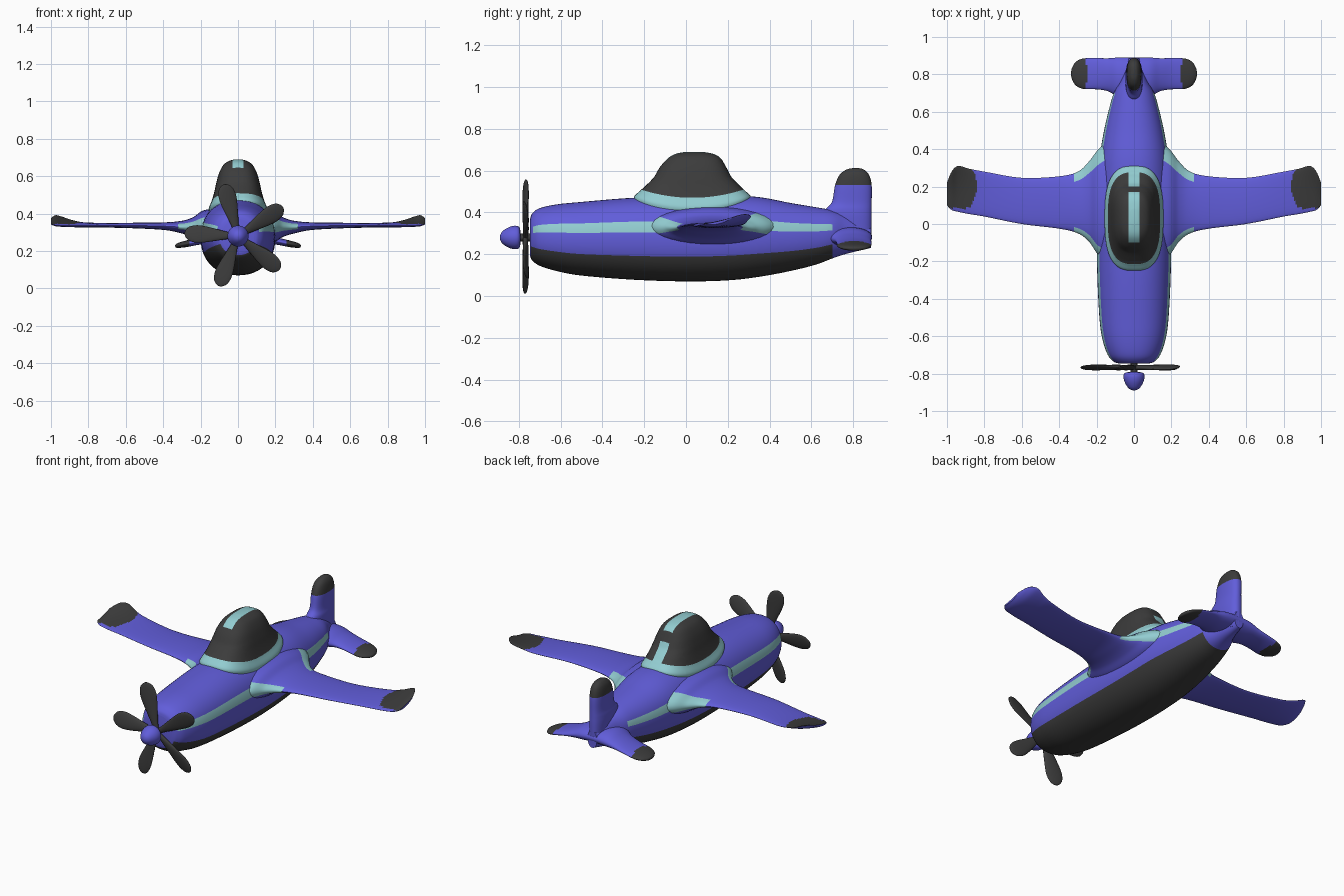
import bpy, bmesh
from math import cos, sin, tau, radians
from mathutils import Matrix, Vector

cube = bpy.data.objects.get("Cube")
if cube:
    bpy.data.objects.remove(cube)


def material(name, rgb):
    m = bpy.data.materials.new(name)
    m.use_nodes = True
    m.diffuse_color = (*rgb, 1)
    m.node_tree.nodes["Principled BSDF"].inputs["Base Color"].default_value = (*rgb, 1)
    return m


BLUE, BLACK, AQUA = range(3)
PAINTS = [material("body_blue", (0.12, 0.11, 0.70)),
          material("charcoal", (0.045, 0.045, 0.045)),
          material("pale_aqua", (0.29, 0.61, 0.64))]


def resample(stations, steps):
    """Smooth curve through a list of station tuples."""
    pts = [stations[0]] + stations + [stations[-1]]
    out = []
    for p, q, r, s in zip(pts, pts[1:], pts[2:], pts[3:]):
        for k in range(steps):
            t = k / steps
            out.append([0.5 * (2 * b + (c - a) * t + (2 * a - 5 * b + 4 * c - d) * t * t
                               + (3 * b - a - 3 * c + d) * t ** 3)
                        for a, b, c, d in zip(p, q, r, s)])
    return out + [list(stations[-1])]


def oval(axis, pos, lo, hi, low, high, power=2, sides=32):
    """Superellipse ring across an axis, spanning lo..hi and low..high."""
    def bend(v):
        return abs(v) ** (2 / power) * (1 if v > 0 else -1)
    ring = []
    for j in range(sides):
        a = tau * j / sides
        co = [(lo + hi) / 2 + (hi - lo) / 2 * bend(cos(a)),
              (low + high) / 2 + (high - low) / 2 * bend(sin(a))]
        co.insert("xyz".index(axis), pos)
        ring.append(Vector(co))
    return ring


def loft(name, rings, paint, mirror=False):
    """Skin the rings; paint(centre, cos, sin, row) picks each face's colour."""
    bm = bmesh.new()
    rows = [[bm.verts.new(v) for v in ring] for ring in rings]
    n = len(rows[0])
    for i, (r, s) in enumerate(zip(rows, rows[1:])):
        for j in range(n):
            k = (j + 1) % n
            f = bm.faces.new((r[j], r[k], s[k], s[j]))
            a = tau * (j + 0.5) / n
            f.material_index = paint(f.calc_center_median(), cos(a), sin(a), i)
    for row, i in ((rows[0], 0), (rows[-1], len(rows) - 2)):
        f = bm.faces.new(row)
        f.material_index = paint(f.calc_center_median(), 0, 0, i)
    bmesh.ops.recalc_face_normals(bm, faces=bm.faces)
    mesh = bpy.data.meshes.new(name)
    bm.to_mesh(mesh)
    bm.free()
    for m in PAINTS:
        mesh.materials.append(m)
    obj = bpy.data.objects.new(name, mesh)
    bpy.context.collection.objects.link(obj)
    if mirror:
        obj.modifiers.new("mirror", "MIRROR").use_axis[0] = True
    bpy.ops.object.select_all(action="DESELECT")
    obj.select_set(True)
    bpy.context.view_layer.objects.active = obj
    bpy.ops.object.shade_smooth_by_angle(angle=radians(50))
    return obj


# Fuselage: y, half width, bottom, top
body = [(-.745, .085, .19, .37), (-.735, .11, .17, .395), (-.7, .14, .145, .42),
        (-.62, .168, .12, .438), (-.5, .185, .098, .45), (-.25, .197, .078, .47),
        (0, .2, .07, .475), (.2, .195, .075, .48), (.35, .185, .092, .473),
        (.5, .16, .12, .445), (.62, .132, .15, .425), (.7, .108, .18, .41),
        (.76, .075, .2, .39), (.82, .05, .215, .36), (.885, .03, .23, .33)]


def body_paint(c, ca, sa, row):
    if c.y > .7 or c.y < -.74:
        return BLUE
    if sa < -sin(radians(22)):
        return BLACK
    return AQUA if sin(radians(7)) < sa < sin(radians(23)) and c.y > -.73 else BLUE


loft("fuselage", [oval("y", y, -w, w, b, t, 2.2, 48) for y, w, b, t in resample(body, 6)],
     body_paint)

# Wings: x, leading edge, trailing edge, height, half thickness, tip curl
wing = [(.12, -.2, .46, .33, .1, 0), (.19, -.165, .4, .33, .085, 0),
        (.24, -.095, .335, .328, .053, 0), (.3, -.05, .28, .328, .034, 0),
        (.4, -.025, .255, .333, .02, 0), (.6, 0, .247, .337, .014, 0),
        (.8, .04, .28, .336, .012, .01), (.88, .053, .295, .336, .012, .025),
        (.94, .065, .31, .337, .012, .045), (.975, .075, .28, .34, .012, .05),
        (1, .1, .22, .345, .006, .03)]
rings = []
for x, lead, trail, z, h, curl in resample(wing, 8):
    ring = oval("x", x, lead, trail, z - h, z + h)
    for v in ring:
        v.z += curl * ((v.y - lead) / (trail - lead)) ** 2
    rings.append(ring)


def wing_paint(c, ca, sa, row):
    if c.x < .32 and sa > -.35 and (ca > .75 or ca < -.85):
        return AQUA
    if sa > 0 and c.y > .085 and c.x > .84 + 3 * (c.y - .2) ** 2:
        return BLACK
    return BLUE


loft("wings", rings, wing_paint, mirror=True)

# Tailplane: x, leading edge, trailing edge, height, half thickness
tail = [(0, .68, .89, .285, .045), (.08, .68, .89, .28, .045), (.14, .71, .886, .268, .03),
        (.2, .72, .887, .255, .02), (.27, .722, .885, .24, .018), (.31, .74, .868, .232, .015),
        (.33, .77, .838, .228, .01), (.336, .79, .815, .228, .004)]
loft("tailplane", [oval("x", x, a, b, z - h, z + h) for x, a, b, z, h in resample(tail, 6)],
     lambda c, ca, sa, row: BLACK if c.x > .25 + 2 * (c.y - .8) ** 2 else BLUE, mirror=True)

# Tail fin: z, half thickness, front, back
fin = [(.24, .035, .72, .885), (.36, .045, .67, .888), (.41, .045, .665, .888),
       (.45, .04, .698, .888), (.53, .04, .713, .888), (.58, .034, .735, .875),
       (.605, .02, .768, .85), (.612, .005, .8, .825)]
loft("tail_fin", [oval("z", z, -w, w, a, b, 2.4) for z, w, a, b in resample(fin, 6)],
     lambda c, ca, sa, row: BLACK if c.z > .53 else BLUE)

# Canopy: z, half width, front, back; its lower rim rises towards both ends
canopy = [(.395, .15, -.245, .3), (.425, .157, -.248, .31), (.47, .14, -.215, .277),
          (.52, .126, -.185, .25), (.57, .115, -.152, .217), (.62, .1, -.122, .19),
          (.66, .078, -.085, .165), (.68, .052, -.05, .13), (.69, .02, 0, .08)]
rings = []
for z, w, a, b in resample(canopy, 6):
    ring = oval("z", z, -w, w, a, b, 2.8, 48)
    for v in ring:
        v.z += .65 * (v.y - .03) ** 2 * min(1, max(0, (.57 - z) / .1))
    rings.append(ring)
hood = loft("canopy", rings, lambda c, ca, sa, row: AQUA if row < 12 else BLACK)

# Centre stripe cut into the canopy, with a gap behind the crown
bm = bmesh.new()
bm.from_mesh(hood.data)
cuts = [((s * .03, 0, 0), (1, 0, 0)) for s in (-1, 1)]
cuts += [((0, y, 0), (0, 1, 0)) for y in (-.1, .17, .2)]
for co, no in cuts:
    bmesh.ops.bisect_plane(bm, geom=bm.verts[:] + bm.edges[:] + bm.faces[:],
                           plane_co=co, plane_no=no)
for f in bm.faces:
    c = f.calc_center_median()
    if abs(c.x) < .03 and c.z > .48 and (-.1 < c.y < .17 or c.y > .2):
        f.material_index = AQUA
bm.to_mesh(hood.data)
bm.free()

# Spinner and shaft: y, radius
HUB = .28


def turned(name, profile, colour):
    loft(name, [oval("y", y, -r, r, HUB - r, HUB + r) for y, r in profile],
         lambda c, ca, sa, row: colour)


turned("spinner", resample([(-.89, .004), (-.885, .02), (-.87, .036), (-.84, .052),
                            (-.81, .056), (-.795, .045), (-.79, .01)], 3), BLUE)
turned("propeller_shaft", [(-.8, .018), (-.73, .018)], BLACK)

# Propeller blades: distance from hub, half width, half thickness
blade = [(0, .015, .012), (.05, .019, .012), (.1, .029, .012), (.17, .043, .011),
         (.22, .048, .01), (.26, .039, .008), (.28, .02, .005), (.286, .004, .002)]
rings = [oval("z", r, -w, w, -t, t, sides=20) for r, w, t in resample(blade, 4)]
for k in range(5):
    obj = loft(f"propeller_blade_{k + 1}", rings, lambda c, ca, sa, row: BLACK)
    obj.matrix_basis = (Matrix.Translation((0, -.767, HUB))
                        @ Matrix.Rotation(radians(72 * k - 15), 4, "Y")
                        @ Matrix.Rotation(radians(14), 4, "Z"))
